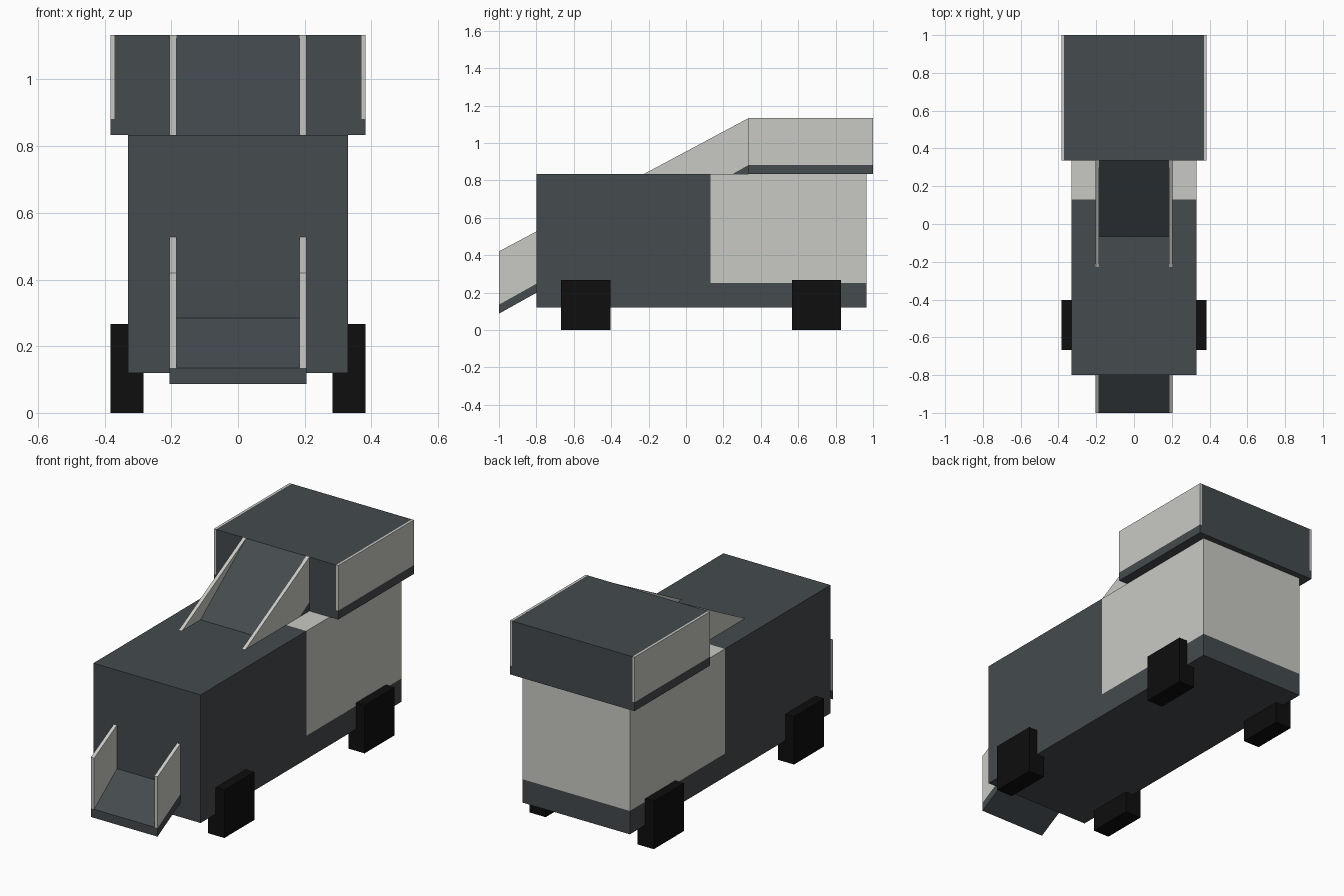
import bpy
import bmesh

cube = bpy.data.objects.get("Cube")
if cube:
    bpy.data.objects.remove(cube, do_unlink=True)


def material(name, rgb):
    mat = bpy.data.materials.new(name)
    mat.use_nodes = True
    colour = (*rgb, 1)
    mat.diffuse_color = colour
    mat.node_tree.nodes["Principled BSDF"].inputs["Base Color"].default_value = colour
    return mat


slate = material("slate grey", (0.058, 0.069, 0.076))
pale = material("pale grey", (0.584, 0.591, 0.552))
rubber = material("rubber black", (0.0044, 0.0044, 0.0044))


def prism(name, x0, x1, profile, mat):
    """Extrude a side profile of (y, z) points from x0 to x1."""
    bm = bmesh.new()
    face = bm.faces.new([bm.verts.new((x0, y, z)) for y, z in profile])
    side = bmesh.ops.extrude_face_region(bm, geom=[face])["geom"]
    verts = [v for v in side if isinstance(v, bmesh.types.BMVert)]
    bmesh.ops.translate(bm, verts=verts, vec=(x1 - x0, 0, 0))
    bmesh.ops.recalc_face_normals(bm, faces=bm.faces)
    mesh = bpy.data.meshes.new(name)
    bm.to_mesh(mesh)
    bm.free()
    mesh.materials.append(mat)
    obj = bpy.data.objects.new(name, mesh)
    bpy.context.collection.objects.link(obj)
    return obj


def box(name, x0, x1, y0, y1, z0, z1, mat):
    return prism(name, x0, x1, [(y0, z0), (y1, z0), (y1, z1), (y0, z1)], mat)


# Main dimensions
half_body = 0.33
body_front, body_split, body_back = -0.8, 0.13, 0.965
body_low, panel_low, body_top = 0.12, 0.25, 0.833
hopper_front, hopper_top, lip_top = 0.335, 1.133, 0.882
wall_in, wall_out = 0.185, 0.205
plate_in, plate_out = 0.37, 0.383
chute_tip, chute_low = -1.0, 0.135

# Body: dark shell with a pale rear block set into it
prism("body", -half_body, half_body,
      [(body_front, body_low), (body_back, body_low), (body_back, panel_low),
       (body_split, panel_low), (body_split, body_top), (body_front, body_top)], slate)
box("rear_block", -half_body, half_body, body_split, body_back, panel_low, body_top, pale)

# Hopper: wide lip below, core above
box("hopper_lip", -plate_out, plate_out, hopper_front, 1, body_top, lip_top, slate)
box("hopper_core", -plate_in, plate_in, hopper_front, 1, lip_top, hopper_top, slate)

# Chute through the body: sloping base and a steeper floor
prism("chute_base", -wall_out, wall_out,
      [(chute_tip, 0.087), (hopper_front, body_top),
       (hopper_front, lip_top), (chute_tip, chute_low)], slate)
prism("chute_floor", -wall_in, wall_in,
      [(chute_tip, chute_low), (hopper_front, lip_top), (hopper_front, hopper_top)], slate)

# Paired parts on each side
wall = [(chute_tip, chute_low), (hopper_front, lip_top),
        (hopper_front, hopper_top), (chute_tip, 0.42)]
for side, s in (("left", 1), ("right", -1)):
    prism(f"chute_wall_{side}", s * wall_in, s * wall_out, wall, pale)
    box(f"hopper_plate_{side}", s * plate_in, s * plate_out,
        hopper_front, 1, lip_top, hopper_top, pale)
    for end, y in (("front", -0.535), ("rear", 0.698)):
        box(f"{end}_wheel_{side}", s * 0.283, s * plate_out,
            y - 0.132, y + 0.132, 0, 0.267, rubber)
